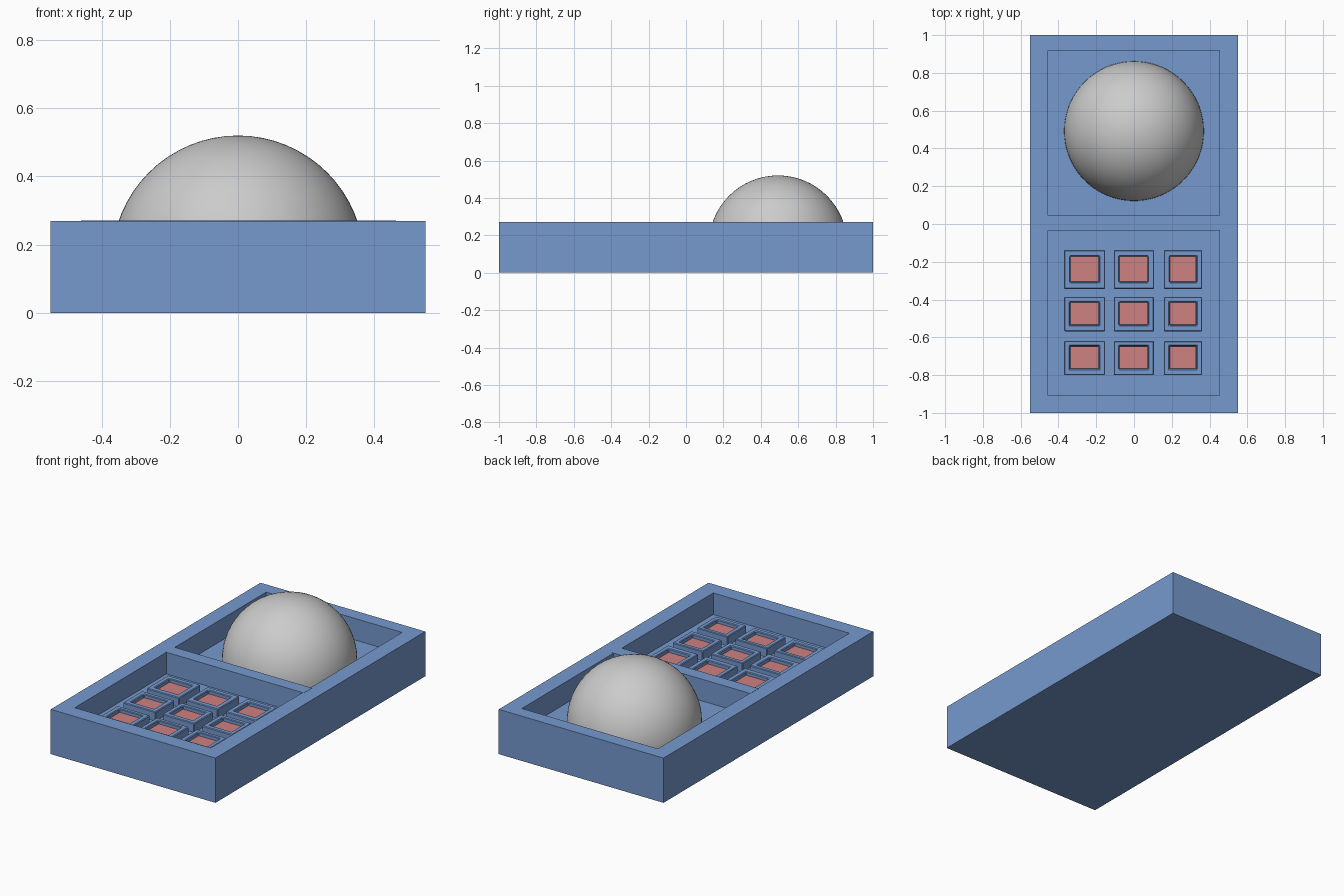
import bpy, bmesh
from mathutils import Vector

if "Cube" in bpy.data.objects:
    bpy.data.objects.remove(bpy.data.objects["Cube"])


def material(name, rgb):
    m = bpy.data.materials.new(name)
    m.diffuse_color = (*rgb, 1)
    m.use_nodes = True
    m.node_tree.nodes["Principled BSDF"].inputs["Base Color"].default_value = m.diffuse_color
    return m


blue = material("blue_plastic", (0.18, 0.32, 0.62))
pink = material("pink_pad", (0.62, 0.22, 0.22))


def add_object(name, bm, mat=None):
    bmesh.ops.recalc_face_normals(bm, faces=bm.faces)
    mesh = bpy.data.meshes.new(name)
    bm.to_mesh(mesh)
    bm.free()
    ob = bpy.data.objects.new(name, mesh)
    bpy.context.collection.objects.link(ob)
    if mat:
        mesh.materials.append(mat)
    return ob


def stack(name, levels, mat):
    """Closed solid through rectangular loops given as (x0, x1, y0, y1, z)."""
    bm = bmesh.new()
    loops = [[bm.verts.new(p) for p in ((x0, y0, z), (x1, y0, z), (x1, y1, z), (x0, y1, z))]
             for x0, x1, y0, y1, z in levels]
    bm.faces.new(loops[0])
    bm.faces.new(loops[-1])
    for a, b in zip(loops, loops[1:]):
        for i in range(4):
            j = (i + 1) % 4
            bm.faces.new((a[i], a[j], b[j], b[i]))
    return add_object(name, bm, mat)


def tray(name, outer, inner, z0, z1, floor, mat):
    return stack(name, [(*outer, z0), (*outer, z1), (*inner, z1), (*inner, floor)], mat)


RIM, FLOOR = 0.27, 0.14

# Open case and the divider between its two compartments
tray("case", (-0.55, 0.55, -1, 1), (-0.455, 0.453, -0.907, 0.918), 0, RIM, FLOOR, blue)
divider = (-0.46, 0.463, -0.034, 0.045)
stack("divider", [(*divider, FLOOR - 0.01), (*divider, RIM + 0.001)], blue)

# Dome sitting on the floor of the rear compartment
bm = bmesh.new()
bmesh.ops.create_uvsphere(bm, u_segments=64, v_segments=32, radius=0.37)
bmesh.ops.translate(bm, verts=bm.verts, vec=(0, 0.492, 0.15))
cut = bmesh.ops.bisect_plane(bm, geom=bm.verts[:] + bm.edges[:] + bm.faces[:],
                             plane_co=Vector((0, 0, FLOOR - 0.005)),
                             plane_no=Vector((0, 0, 1)), clear_inner=True)
bmesh.ops.contextual_create(bm, geom=[e for e in cut["geom_cut"] if isinstance(e, bmesh.types.BMEdge)])
dome = add_object("dome", bm)
bpy.context.view_layer.objects.active = dome
dome.select_set(True)
bpy.ops.object.shade_smooth_by_angle()

# Keypad: (outer min, outer max, recess min, recess max) per column and row
columns = [(-0.37, -0.153, -0.339, -0.185), (-0.107, 0.106, -0.079, 0.074), (0.158, 0.36, 0.188, 0.332)]
rows = [(-0.344, -0.138, -0.308, -0.17), (-0.568, -0.386, -0.536, -0.413), (-0.80, -0.62, -0.769, -0.645)]
for r, (oy0, oy1, iy0, iy1) in enumerate(rows):
    for c, (ox0, ox1, ix0, ix1) in enumerate(columns):
        key = tray(f"key_frame_{r}_{c}", (ox0, ox1, oy0, oy1), (ix0, ix1, iy0, iy1),
                   FLOOR - 0.01, 0.195, 0.165, blue)
        bevel = key.modifiers.new("soft_edges", "BEVEL")
        bevel.width = 0.004
        pad = (ix0 + 0.003, ix1 - 0.003, iy0 + 0.003, iy1 - 0.003)
        stack(f"key_pad_{r}_{c}", [(*pad, 0.16), (*pad, 0.175)], pink)
